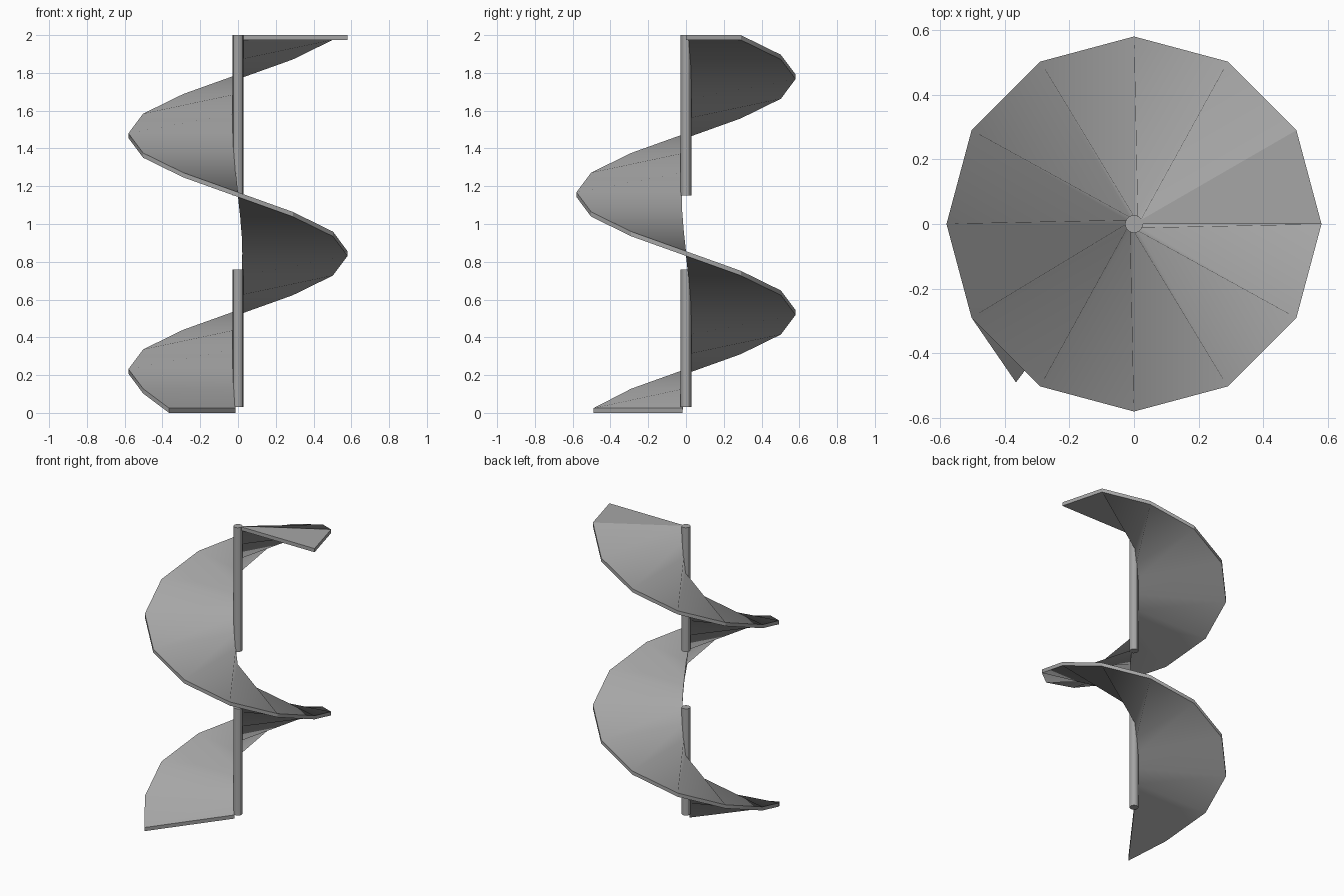
import bpy, bmesh
from math import cos, sin, radians

cube = bpy.data.objects.get("Cube")
if cube:
    bpy.data.objects.remove(cube, do_unlink=True)

grey = bpy.data.materials.new("plain grey")
grey.use_nodes = True
colour = (0.38, 0.38, 0.38, 1)
grey.diffuse_color = colour
grey.node_tree.nodes["Principled BSDF"].inputs["Base Color"].default_value = colour

OUTER, INNER, THICK = 0.58, 0.023, 0.025
STEP_DROP = 0.104


def finish(obj, angle):
    obj.data.materials.append(grey)
    bpy.ops.object.select_all(action='DESELECT')
    obj.select_set(True)
    bpy.context.view_layer.objects.active = obj
    bpy.ops.object.shade_smooth_by_angle(angle=radians(angle))


def pole(name, low, high):
    bpy.ops.mesh.primitive_cylinder_add(
        vertices=12, radius=0.028, depth=high - low, location=(0, 0, (low + high) / 2))
    obj = bpy.context.object
    obj.name = name
    finish(obj, 30)


# Spiral blade: level first wedge, then an even descent, ending on the ground
stations = [(0, OUTER, 2.0)]
stations += [(30 * i, OUTER, 2 - STEP_DROP * (i - 1)) for i in range(1, 20)]
stations.append((593.3, 0.611, THICK))

bm = bmesh.new()
rings = []
for angle, radius, top in stations:
    c, s = cos(radians(angle)), sin(radians(angle))
    section = [(INNER, top), (radius, top), (radius, top - THICK), (INNER, top - THICK)]
    rings.append([bm.verts.new((r * c, r * s, z)) for r, z in section])
for a, b in zip(rings, rings[1:]):
    for k in range(4):
        n = (k + 1) % 4
        bm.faces.new((a[k], a[n], b[n], b[k]))
bm.faces.new(rings[0])
bm.faces.new(rings[-1][::-1])
bmesh.ops.recalc_face_normals(bm, faces=bm.faces)
mesh = bpy.data.meshes.new("spiral_blade")
bm.to_mesh(mesh)
bm.free()
blade = bpy.data.objects.new("spiral_blade", mesh)
bpy.context.collection.objects.link(blade)
finish(blade, 30)

# Central shaft in two lengths with a gap between
pole("lower_shaft", 0.03, 0.76)
pole("upper_shaft", 1.15, 2.0)
